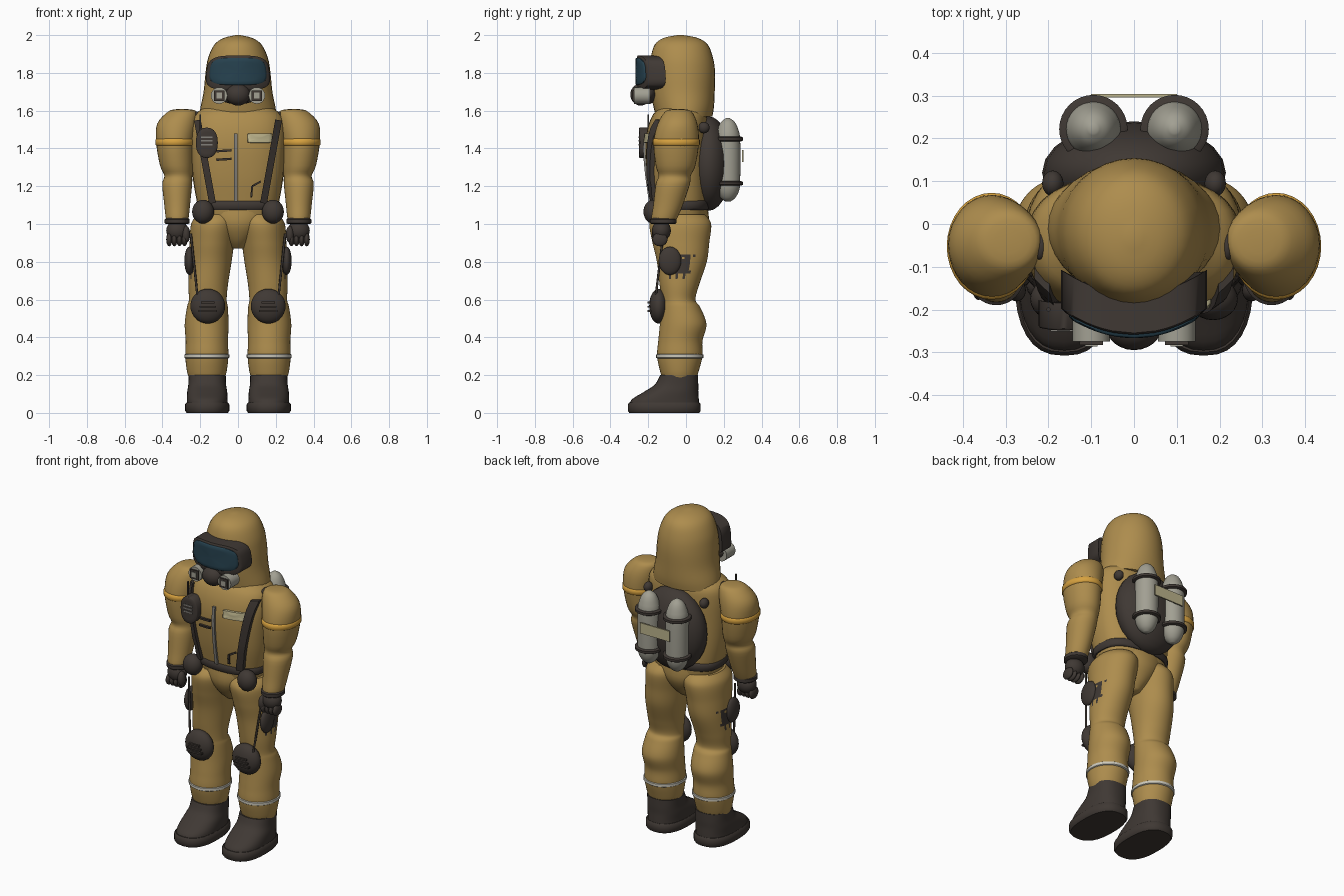
import bpy, bmesh, math
from mathutils import Vector, Matrix

if "Cube" in bpy.data.objects:
    bpy.data.objects.remove(bpy.data.objects["Cube"])


def material(name, *rgb):
    m = bpy.data.materials.new(name)
    m.use_nodes = True
    m.diffuse_color = (*rgb, 1)
    m.node_tree.nodes["Principled BSDF"].inputs["Base Color"].default_value = (*rgb, 1)
    return m


SUIT = material("ochre suit", .42, .265, .075)
DARK = material("dark rubber", .05, .04, .034)
METAL = material("pale metal", .36, .35, .29)
GLASS = material("visor glass", .02, .055, .08)
YELLOW = material("yellow band", .68, .36, .05)
WHITE = material("white band", .6, .58, .5)
LABEL = material("beige label", .5, .45, .26)
ZIP = material("grey zip", .22, .21, .19)


def finish(name, bm, *mats, angle=50):
    bmesh.ops.recalc_face_normals(bm, faces=bm.faces)
    me = bpy.data.meshes.new(name)
    for f in bm.faces:
        f.smooth = True
    bm.to_mesh(me)
    bm.free()
    me.set_sharp_from_angle(angle=math.radians(angle))
    for m in mats:
        me.materials.append(m)
    ob = bpy.data.objects.new(name, me)
    bpy.context.scene.collection.objects.link(ob)
    return ob


def smooth_rings(rings, steps=4):
    """Spline through rings of (z, cx, cy, rx, ry)."""
    out, r = [], [rings[0], *rings, rings[-1]]
    for a, b, c, d in zip(r, r[1:], r[2:], r[3:]):
        for i in range(steps):
            t = i / steps
            out.append([q + .5 * t * (s - p + t * (2*p - 5*q + 4*s - u + t * (3*(q - s) + u - p)))
                        for p, q, s, u in zip(a, b, c, d)])
    return out + [list(rings[-1])]


def oval(n, power):
    for i in range(n):
        c, s = math.cos(math.tau * i / n), math.sin(math.tau * i / n)
        yield math.copysign(abs(c) ** (2 / power), c), math.copysign(abs(s) ** (2 / power), s)


def bridge(bm, loops):
    n = len(loops[0])
    for a, b in zip(loops, loops[1:]):
        for i in range(n):
            bm.faces.new((a[i], a[(i + 1) % n], b[(i + 1) % n], b[i]))


def loft(name, rings, *mats, side=1, power=2, n=32, steps=4, rule=None):
    bm = bmesh.new()
    loops = [[bm.verts.new((side * (cx + rx * u), cy + ry * v, z)) for u, v in oval(n, power)]
             for z, cx, cy, rx, ry in smooth_rings(rings, steps)]
    bridge(bm, loops)
    bm.faces.new(loops[0])
    bm.faces.new(loops[-1])
    if rule:
        for f in bm.faces:
            f.material_index = rule(f.calc_center_median())
    return finish(name, bm, *mats)


def band(name, z, cx, cy, rx, ry, h, mat, side=1, power=2):
    return loft(name, [(z - h, cx, cy, rx - .008, ry - .008), (z - h * .6, cx, cy, rx, ry),
                       (z + h * .6, cx, cy, rx, ry), (z + h, cx, cy, rx - .008, ry - .008)],
                mat, side=side, power=power, steps=1)


def ball(name, pos, radii, mat):
    bm = bmesh.new()
    bmesh.ops.create_uvsphere(bm, u_segments=24, v_segments=14, radius=1,
                              matrix=Matrix.Translation(pos) @ Matrix.Diagonal((*radii, 1)))
    return finish(name, bm, mat)


def box(name, pos, size, mat):
    bm = bmesh.new()
    bmesh.ops.create_cube(bm, size=1, matrix=Matrix.Translation(pos) @ Matrix.Diagonal((*size, 1)))
    return finish(name, bm, mat, angle=30)


def rod(name, a, b, r, mat, n=16):
    a, b = Vector(a), Vector(b)
    turn = (b - a).to_track_quat('Z', 'Y').to_matrix().to_4x4()
    bm = bmesh.new()
    bmesh.ops.create_cone(bm, cap_ends=True, segments=n, radius1=r, radius2=r, depth=(b - a).length,
                          matrix=Matrix.Translation((a + b) / 2) @ turn)
    return finish(name, bm, mat)


def shell(name, cx, cz, rx, rz, power, surf, out, depth, mat, taper=0):
    """Front plate with an oval outline that follows a curved surface."""
    bm = bmesh.new()
    loops = []
    for k, back in ((1, depth), (1, 0), (.94, -.004), (.7, -.004), (.4, -.004), (.1, -.004)):
        loop = []
        for u, v in oval(48, power):
            x, z = cx + rx * u * k * (1 - taper * v), cz + rz * v * k
            loop.append(bm.verts.new((x, surf(x, z) - out + back, z)))
        loops.append(loop)
    bridge(bm, loops)
    bm.faces.new(loops[0])
    bm.faces.new(loops[-1])
    return finish(name, bm, mat)


# Torso, pelvis and hood
TORSO = [(1.05, 0, -.03, .2, .14), (1.13, 0, -.035, .22, .15), (1.25, 0, -.045, .24, .16),
         (1.4, 0, -.05, .25, .165), (1.5, 0, -.045, .25, .16), (1.57, 0, -.035, .235, .145),
         (1.61, 0, -.03, .19, .12), (1.64, 0, -.03, .14, .1)]
POWER = 2.5
loft("torso", TORSO, SUIT, power=POWER)
loft("pelvis", [(.87, 0, -.03, .04, .06), (.92, 0, -.03, .09, .11), (1, 0, -.03, .165, .15),
                (1.09, 0, -.03, .21, .145)], SUIT)
loft("hood", [(1.57, 0, -.01, .205, .15), (1.62, 0, -.012, .198, .16), (1.7, 0, -.018, .182, .17),
              (1.8, 0, -.02, .172, .174), (1.88, 0, -.022, .158, .165), (1.95, 0, -.025, .125, .14),
              (1.985, 0, -.028, .075, .09), (2, 0, -.03, .012, .015)], SUIT)


def chest(x, z):
    """Front y of the torso."""
    rings = smooth_rings(TORSO)
    _, _, cy, rx, ry = min(rings, key=lambda r: abs(r[0] - z))
    return cy - ry * max(0, 1 - abs(x / rx) ** POWER) ** (1 / POWER)


def ribbon(name, a, b, half, mat, thick=.02, steps=10):
    """Strap lying on the chest between two (x, z) points."""
    a, b = Vector(a), Vector(b)
    d = (b - a).normalized() * half
    bm = bmesh.new()
    loops = []
    for i in range(steps + 1):
        p = a.lerp(b, i / steps)
        loop = []
        for s, t in ((-1, thick), (1, thick), (1, -.02), (-1, -.02)):
            x, z = p.x - s * d.y, p.y + s * d.x
            loop.append(bm.verts.new((x, chest(x, z) - t, z)))
        loops.append(loop)
    bridge(bm, loops)
    bm.faces.new(loops[0])
    bm.faces.new(loops[-1])
    return finish(name, bm, mat, angle=35)


# Chest details
ribbon("zip", (-.012, 1.12), (-.012, 1.48), .009, ZIP, .012)
shell("name_plate", .115, 1.455, .065, .025, 12, chest, .008, .02, LABEL)
shell("radio", -.165, 1.43, .058, .08, 2.3, lambda x, z: -.235 + 2 * (x + .165) ** 2, .01, .06, DARK)
for i in range(3):
    box("radio_grille", (-.165, -.248, 1.42 + i * .02), (.06, .008, .008), ZIP)
rod("radio_antenna", (-.2, -.2, 1.46), (-.2, -.2, 1.58), .005, DARK)
for z in (1.34, 1.385):
    ribbon("radio_strap", (-.115, z), (-.035, z + .005), .006, DARK, .012)
ribbon("pocket_edge", (.07, 1.14), (.075, 1.2), .005, DARK, .01)
ribbon("pocket_flap", (.075, 1.2), (.12, 1.225), .005, DARK, .01)
band("belt", 1.1, 0, -.033, .222, .157, .025, DARK, power=POWER)

# Breathing mask
def face(x, z):
    return -.255 + 2 * x * x


shell("visor_frame", 0, 1.8, .168, .092, 3.6, face, 0, .09, DARK, taper=.06)
shell("visor_glass", 0, 1.808, .15, .072, 3.6, face, .008, .02, GLASS, taper=.05)
ball("mask_base", (0, -.2, 1.69), (.125, .05, .055), DARK)
ball("mask_valve", (0, -.24, 1.685), (.065, .055, .058), DARK)

# Back pack with twin tanks
ball("pack", (0, .12, 1.32), (.215, .12, .25), DARK)
box("tank_label", (0, .3, 1.36), (.2, .008, .065), LABEL)

for s, word in ((1, "left"), (-1, "right")):
    # Mask filters
    rod(word + "_filter", (s * .1, -.19, 1.68), (s * .1, -.275, 1.68), .044, METAL, 20)
    box(word + "_filter_cap", (s * .1, -.277, 1.68), (.056, .012, .056), DARK)
    box(word + "_filter_inset", (s * .1, -.284, 1.68), (.03, .006, .03), METAL)

    # Harness
    ribbon(word + "_harness", (s * .215, 1.55), (s * .135, 1.11), .018, DARK, .022)
    ball(word + "_shoulder_buckle", (s * .218, -.05, 1.575), (.018, .035, .02), DARK)
    ball(word + "_back_buckle", (s * .19, .095, 1.51), (.025, .03, .03), DARK)
    ball(word + "_belt_pouch", (s * .185, -.175, 1.065), (.058, .05, .063), DARK)

    # Tanks and their clamps
    loft(word + "_tank", [(1.12, .095, .222, .015, .015), (1.14, .095, .222, .04, .04),
                          (1.18, .095, .222, .06, .06), (1.24, .095, .222, .065, .065),
                          (1.44, .095, .222, .065, .065), (1.5, .095, .222, .055, .055),
                          (1.54, .095, .222, .036, .036), (1.56, .095, .222, .01, .01)], METAL, side=s)
    for z in (1.215, 1.45):
        band(word + "_tank_clamp", z, .095, .222, .08, .08, .012, DARK, side=s)

    # Arm
    loft(word + "_arm", [(1.608, .295, -.04, .03, .03), (1.595, .295, -.04, .075, .07),
                         (1.53, .322, -.045, .106, .105), (1.43, .333, -.052, .1, .12),
                         (1.31, .325, -.055, .088, .105), (1.255, .316, -.06, .074, .085),
                         (1.21, .322, -.07, .079, .09), (1.1, .322, -.095, .068, .078),
                         (1.03, .322, -.115, .06, .068), (1, .322, -.12, .048, .055)], SUIT, side=s)
    band(word + "_arm_band", 1.433, .333, -.052, .105, .125, .02, YELLOW, side=s)
    band(word + "_wrist_strap", 1.015, .322, -.12, .066, .07, .016, DARK, side=s)

    # Glove
    ball(word + "_palm", (s * .322, -.13, .965), (.058, .05, .055), DARK)
    for i in range(4):
        x = s * (.283 + i * .027)
        ball(word + "_finger", (x, -.138, .918), (.016, .04, .036), DARK)
    ball(word + "_thumb", (s * .275, -.155, .945), (.022, .026, .045), DARK)

    # Leg with a torn patch on the outer thigh
    def torn(p):
        rag = .014 * math.sin(p.z * 130) + .012 * math.sin(p.y * 170)
        return int(abs(p.x) > .2 and -.1 < p.y < .025 + rag and .73 + rag < p.z < .83 + rag)

    loft(word + "_leg", [(1.05, .115, -.03, .1, .13), (1, .126, -.03, .122, .163),
                         (.9, .138, -.027, .118, .15), (.8, .147, -.022, .113, .132),
                         (.68, .158, -.035, .105, .105), (.6, .16, -.04, .1, .09),
                         (.56, .162, -.028, .108, .103), (.47, .166, -.015, .116, .123),
                         (.38, .165, -.03, .112, .117), (.3, .165, -.033, .114, .12),
                         (.22, .165, -.035, .105, .102), (.17, .165, -.035, .09, .085)],
         SUIT, DARK, side=s, n=56, steps=8, rule=torn)
    band(word + "_shin_band", .3, .165, -.033, .119, .125, .013, WHITE, side=s)
    ball(word + "_thigh_pouch", (s * .258, -.085, .805), (.026, .06, .075), DARK)
    rod(word + "_thigh_cord", (s * .25, -.12, .95), (s * .215, -.16, .62), .006, DARK, 8)

    # Knee pad with ribs
    ball(word + "_knee_pad", (s * .16, -.145, .565), (.092, .05, .092), DARK)
    for i in range(3):
        box(word + "_knee_rib", (s * .16, -.192, .54 + i * .022), (.1 - i * .015, .022, .01), DARK)

    # Boot
    loft(word + "_boot", [(.03, .163, -.115, .108, .185), (.07, .163, -.11, .108, .178),
                          (.11, .163, -.08, .106, .145), (.15, .163, -.05, .1, .115),
                          (.2, .163, -.037, .098, .1)], DARK, side=s, power=2.4)
    band(word + "_sole", .028, .163, -.115, .117, .193, .028, DARK, side=s, power=2.5)
